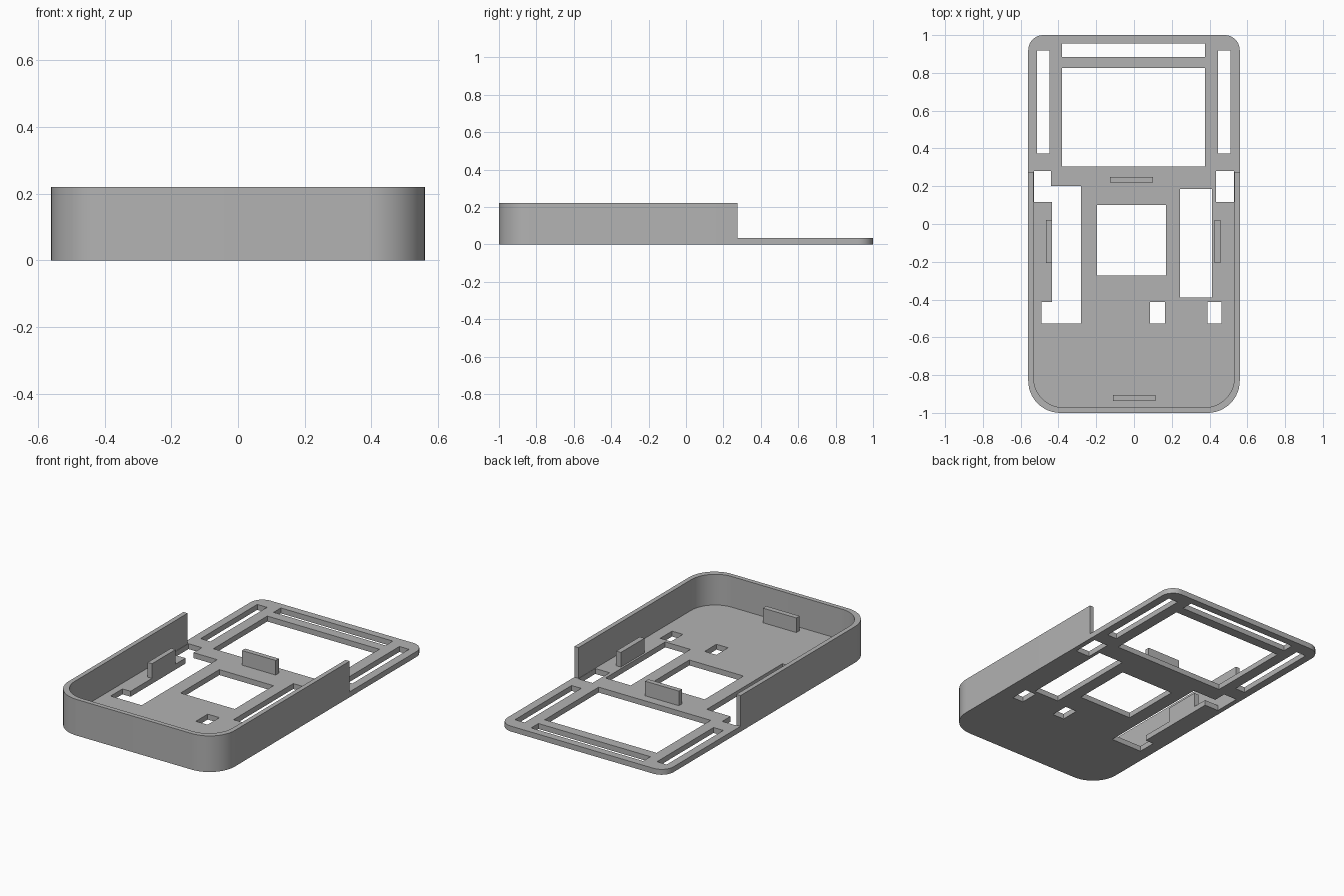
import bpy, bmesh, math

if "Cube" in bpy.data.objects:
    bpy.data.objects.remove(bpy.data.objects["Cube"])

grey = bpy.data.materials.new("light grey plastic")
grey.diffuse_color = (0.45, 0.45, 0.45, 1)
grey.use_nodes = True
grey.node_tree.nodes["Principled BSDF"].inputs["Base Color"].default_value = grey.diffuse_color


def prism(name, loops, z0, z1):
    """Extrude filled outlines between two heights; inner loops become holes."""
    cu = bpy.data.curves.new(name, 'CURVE')
    cu.dimensions, cu.fill_mode, cu.extrude = '2D', 'BOTH', (z1 - z0) / 2
    for loop in loops:
        sp = cu.splines.new('POLY')
        sp.points.add(len(loop) - 1)
        for p, (x, y) in zip(sp.points, loop):
            p.co = (x, y, 0, 1)
        sp.use_cyclic_u = True
    ob = bpy.data.objects.new(name, cu)
    bpy.context.collection.objects.link(ob)
    bpy.ops.object.select_all(action='DESELECT')
    ob.select_set(True)
    bpy.context.view_layer.objects.active = ob
    bpy.ops.object.convert(target='MESH')
    ob = bpy.context.object
    ob.name = name
    bm = bmesh.new()
    bm.from_mesh(ob.data)
    bmesh.ops.remove_doubles(bm, verts=bm.verts, dist=0.0005)
    bmesh.ops.recalc_face_normals(bm, faces=bm.faces)
    bmesh.ops.translate(bm, verts=bm.verts, vec=(0, 0, (z0 + z1) / 2))
    bm.to_mesh(ob.data)
    bm.free()
    ob.data.materials.clear()
    ob.data.materials.append(grey)
    bpy.ops.object.shade_smooth_by_angle(angle=math.radians(30))
    return ob


def arc(cx, cy, r, a0, n=12):
    """Quarter circle, counter-clockwise from angle a0 in degrees."""
    return [(cx + r * math.cos(math.radians(a0 + 90 * i / n)),
             cy + r * math.sin(math.radians(a0 + 90 * i / n))) for i in range(n + 1)]


def rect(x0, x1, y0, y1):
    return [(x0, y0), (x1, y0), (x1, y1), (x0, y1)]


def front_u(inset, r):
    """U-shaped path round the front end, from back left to back right."""
    x, y = 0.56 - inset, -1 + inset
    return ([(-x, STEP)] + arc(-x + r, y + r, r, 180)
            + arc(x - r, y + r, r, 270) + [(x, STEP)])


STEP, FLOOR, TOP = 0.275, 0.033, 0.22

# Floor plate with its openings
outline = (front_u(0.015, 0.165) + [(0.56, STEP)] + arc(0.48, 0.92, 0.08, 0)
           + arc(-0.48, 0.92, 0.08, 90) + [(-0.56, STEP)])
left_opening = [(-0.53, 0.28), (-0.53, 0.116), (-0.435, 0.116), (-0.435, -0.413),
                (-0.49, -0.413), (-0.49, -0.527), (-0.28, -0.527), (-0.28, 0.2),
                (-0.44, 0.2), (-0.44, 0.28)]
openings = [
    rect(-0.38, 0.375, 0.885, 0.955),    # long slot at the back
    rect(-0.38, 0.375, 0.305, 0.825),    # screen window
    rect(-0.513, -0.447, 0.373, 0.918),  # side slots
    rect(0.445, 0.51, 0.373, 0.918),
    rect(0.434, 0.53, 0.116, 0.28),      # right notch
    rect(0.243, 0.413, -0.39, 0.185),    # right opening
    rect(-0.196, 0.169, -0.273, 0.1),    # centre window
    rect(0.085, 0.164, -0.527, -0.413),  # small holes
    rect(0.39, 0.463, -0.527, -0.413),
    left_opening,
]
prism("floor_plate", [outline] + openings, 0, FLOOR)

# Tall wall round the front part
prism("rim_wall", [front_u(0, 0.17) + front_u(0.028, 0.16)[::-1]], 0, TOP)

# Upright locating tabs
tabs = {"back_tab": (-0.127, 0.1, 0.22, 0.25),
        "front_tab": (-0.11, 0.115, -0.937, -0.905),
        "left_tab": (-0.465, -0.435, -0.207, 0.02),
        "right_tab": (0.425, 0.457, -0.207, 0.02)}
for name, size in tabs.items():
    prism(name, [rect(*size)], FLOOR - 0.003, 0.122)
